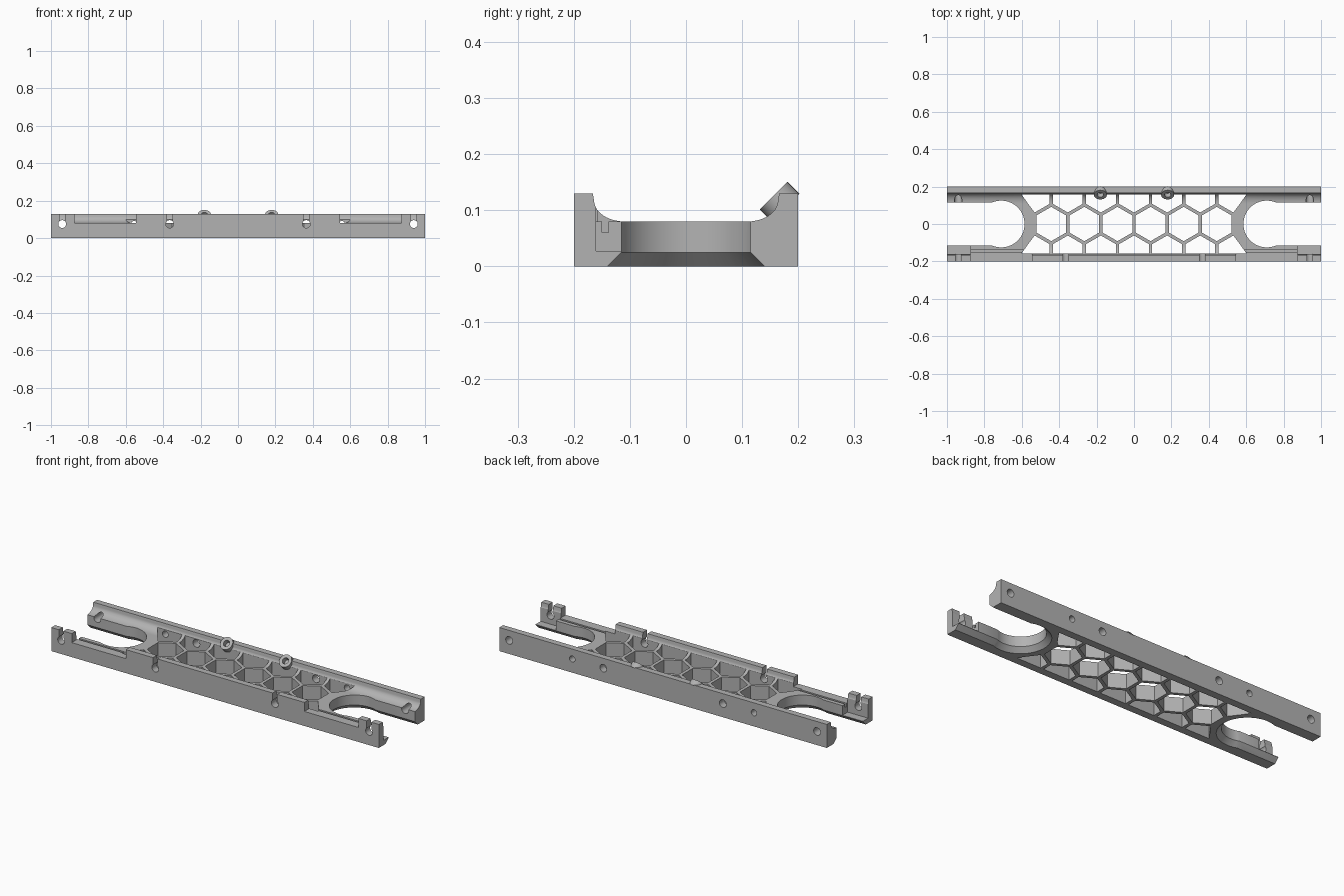
import bpy, bmesh, math
from mathutils import Vector, Matrix

cube = bpy.data.objects.get("Cube")
if cube:
    bpy.data.objects.remove(cube)

grey = bpy.data.materials.new("plain_grey")
grey.use_nodes = True
colour = (0.45, 0.45, 0.45, 1)
grey.diffuse_color = colour
grey.node_tree.nodes["Principled BSDF"].inputs["Base Color"].default_value = colour


def loft(name, rings):
    """Closed solid through point rings of equal length."""
    bm = bmesh.new()
    loops = [[bm.verts.new(p) for p in ring] for ring in rings]
    n = len(loops[0])
    for a, b in zip(loops, loops[1:]):
        for i in range(n):
            j = (i + 1) % n
            bm.faces.new((a[i], a[j], b[j], b[i]))
    bm.faces.new(loops[0])
    bm.faces.new(loops[-1])
    bmesh.ops.recalc_face_normals(bm, faces=bm.faces)
    mesh = bpy.data.meshes.new(name)
    bm.to_mesh(mesh)
    bm.free()
    obj = bpy.data.objects.new(name, mesh)
    bpy.context.collection.objects.link(obj)
    obj.data.materials.append(grey)
    return obj


def prism(name, outline, low, high):
    return loft(name, [[(x, y, z) for x, y in outline] for z in (low, high)])


def box(name, x0, x1, y0, y1, z0, z1):
    return prism(name, [(x0, y0), (x1, y0), (x1, y1), (x0, y1)], z0, z1)


def cylinder(name, start, end, radius, sides=32):
    start, end = Vector(start), Vector(end)
    turn = (end - start).to_track_quat('Z', 'Y').to_matrix()
    circle = [turn @ Vector((radius * math.cos(a), radius * math.sin(a), 0))
              for a in (2 * math.pi * i / sides for i in range(sides))]
    return loft(name, [[p + start for p in circle], [p + end for p in circle]])


def boolean(target, tool, operation='DIFFERENCE'):
    tool.hide_render = True
    mod = target.modifiers.new("cut", 'BOOLEAN')
    mod.operation, mod.solver, mod.object = operation, 'EXACT', tool
    bpy.context.view_layer.objects.active = target
    bpy.ops.object.modifier_apply(modifier=mod.name)
    bpy.data.objects.remove(tool)


# Tray body: two walls with concave fillets down to the floor
half = [(0.2, 0), (0.2, 0.13), (0.166, 0.13)]
for i in range(11):
    a = math.pi / 2 * i / 10
    half.append((0.11 + 0.054 * math.cos(a), 0.118 - 0.038 * math.sin(a)))
profile = half + [(-y, z) for y, z in reversed(half)]
body = loft("tray_body", [[(x, y, z) for y, z in profile] for x in (-1, 1)])

# Hexagonal lattice openings: a full middle row and rows clipped by the walls
pitch, rib, limit = 0.177, 0.009, 0.158
cell = pitch / 2 - rib
radius = cell / math.cos(math.pi / 6)
row = pitch * math.cos(math.pi / 6)
for i in range(6):
    cx = (i - 2.5) * pitch
    outline = [(cx + radius * math.sin(k * math.pi / 3),
                radius * math.cos(k * math.pi / 3)) for k in range(6)]
    boolean(body, prism("cell", outline, -0.1, 0.3))
for side in (1, -1):
    for i in range(-3, 4):
        cx = i * pitch
        left = right = cell
        if i == 3:
            right = 0.035
        if i == -3:
            left = 0.035
        shoulder = row - radius / 2
        outline = [(cx - left, side * limit), (cx - left, side * shoulder),
                   (cx, side * (row - radius)),
                   (cx + right, side * shoulder), (cx + right, side * limit)]
        if abs(i) == 3:
            out = math.copysign(0.035, i)
            outline = [(cx - math.copysign(cell, i), side * limit),
                       (cx - math.copysign(cell, i), side * shoulder),
                       (cx, side * (row - radius)),
                       (cx + out, side * shoulder), (cx + out * 2, side * limit)]
        boolean(body, prism("cell", outline, -0.1, 0.3))


def end_slot(sign, grow):
    r, w = 0.125 + grow, 0.115 + grow
    first = math.asin(w / r)
    pts = [(1.1, w)]
    for i in range(37):
        a = first + (2 * math.pi - 2 * first) * i / 36
        pts.append((0.71 + r * math.cos(a), r * math.sin(a)))
    pts.append((1.1, -w))
    return [(sign * x, y) for x, y in pts]


for s in (1, -1):
    def span(a, b):
        return sorted((s * a, s * b))

    # Rounded end slot with a bevelled underside
    boolean(body, loft("slot", [[(x, y, z) for x, y in end_slot(s, g)]
                                for z, g in ((-0.01, 0.035), (0.025, 0), (0.3, 0))]))
    # Lowered stretch of the front wall, with a cable groove
    boolean(body, box("gap", *span(0.545, 0.875), -0.3, -0.1, 0.08, 0.3))
    boolean(body, box("groove", *span(0.545, 0.9), -0.15, -0.138, 0.06, 0.3))
    # Channel behind the end clip
    boolean(body, box("channel", *span(0.875, 1.1), -0.16, -0.08, 0.027, 0.3))
    # Keyhole notches in the front wall
    for x in (0.94, 0.365):
        boolean(body, box("notch", *span(x - 0.014, x + 0.014), -0.3, -0.15, 0.075, 0.3))
        boolean(body, cylinder("notch_eye", (s * x, -0.3, 0.075), (s * x, -0.15, 0.075), 0.021))
    # Screw holes through the back wall
    for x, r, depth in ((0.94, 0.021, 0.08), (0.555, 0.017, 0.15), (0.365, 0.021, 0.1)):
        boolean(body, cylinder("hole", (s * x, depth, 0.075), (s * x, 0.3, 0.075), r))
    # Slanted screw bosses on the back wall
    face = Vector((s * 0.18, 0.156, 0.126))
    axis = Vector((0, 1, -1)).normalized()
    boss = cylinder("slanted_boss_" + ("left" if s > 0 else "right"), face, face + axis * 0.03, 0.035)
    boolean(boss, cylinder("bore", face - axis * 0.01, face + axis * 0.028, 0.017))
    boolean(body, cylinder("bore", face - axis * 0.01, face + axis * 0.028, 0.017))

for obj in [o for o in bpy.data.objects if o.type == 'MESH' and o.name.startswith(("tray", "slanted"))]:
    bpy.ops.object.select_all(action='DESELECT')
    obj.select_set(True)
    bpy.context.view_layer.objects.active = obj
    bpy.ops.object.shade_smooth_by_angle(angle=math.radians(30))
